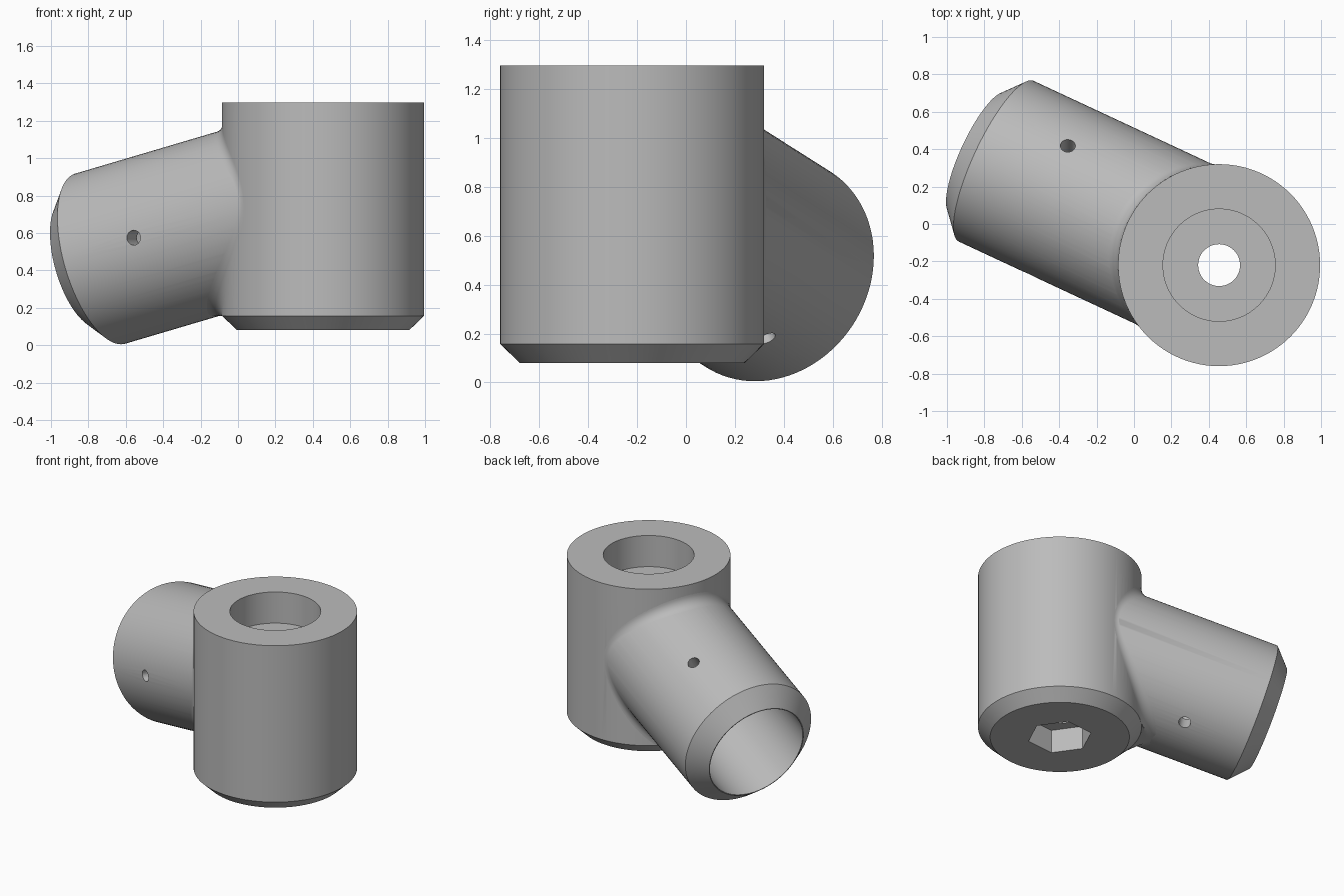
import bpy, bmesh
from math import sin, cos, pi, radians, sqrt
from mathutils import Vector, Matrix

if "Cube" in bpy.data.objects:
    bpy.data.objects.remove(bpy.data.objects["Cube"])

# Shared material
grey = bpy.data.materials.new("plain_grey")
grey.use_nodes = True
COLOUR = (0.5, 0.5, 0.5, 1)
grey.diffuse_color = COLOUR
grey.node_tree.nodes["Principled BSDF"].inputs["Base Color"].default_value = COLOUR

# Main dimensions
MAIN_R, ARM_R, FILLET = 0.54, 0.474, 0.08
MAIN = Vector((0.455, -0.22, 0))
HUB = MAIN + Vector((0, 0, 0.815))
yaw, tilt = radians(25), radians(15)
along = Vector((-cos(yaw) * cos(tilt), sin(yaw) * cos(tilt), -sin(tilt)))
side = Vector((sin(yaw), cos(yaw), 0))
up = side.cross(along)
if up.z < 0:
    up.negate()


def frame(origin, axis, ref):
    """Matrix whose local z runs along axis and local x along ref."""
    m = Matrix((ref, axis.cross(ref), axis)).transposed().to_4x4()
    m.translation = origin
    return m


def finish(name, bm):
    mesh = bpy.data.meshes.new(name)
    bm.to_mesh(mesh)
    bm.free()
    mesh.materials.append(grey)
    obj = bpy.data.objects.new(name, mesh)
    bpy.context.collection.objects.link(obj)
    return obj


def turned(name, profile, matrix, sides=96, start=0.0):
    """Closed solid from (radius, height) rings along local z."""
    bm = bmesh.new()
    rings = [[bm.verts.new(matrix @ Vector((r * cos(start + 2 * pi * i / sides),
                                            r * sin(start + 2 * pi * i / sides), h)))
              for i in range(sides)] for r, h in profile]
    for a, b in zip(rings, rings[1:]):
        for i in range(sides):
            j = (i + 1) % sides
            bm.faces.new((a[i], a[j], b[j], b[i]))
    bm.faces.new(rings[0][::-1])
    bm.faces.new(rings[-1])
    bmesh.ops.recalc_face_normals(bm, faces=bm.faces)
    return finish(name, bm)


def combine(body, tool, operation):
    mod = body.modifiers.new(tool.name, "BOOLEAN")
    mod.object, mod.operation, mod.solver = tool, operation, "EXACT"
    bpy.context.view_layer.objects.active = body
    bpy.ops.object.modifier_apply(modifier=mod.name)
    bpy.data.objects.remove(tool)


def smooth(obj):
    bpy.ops.object.select_all(action="DESELECT")
    obj.select_set(True)
    bpy.context.view_layer.objects.active = obj
    bpy.ops.object.shade_smooth_by_angle(angle=radians(28))


upright = Matrix.Translation(MAIN)
arm_frame = frame(HUB, along, up)

# Upright socket with chamfered foot, joined to the slanted arm
body = turned("connector_body", [(0.46, 0.08), (MAIN_R, 0.157), (MAIN_R, 1.297)], upright)
combine(body, turned("arm", [(ARM_R, 0.1), (ARM_R, 1.361), (0.355, 1.472)], arm_frame), "UNION")

# Upright recess, through hole and hexagonal nut pocket
combine(body, turned("top_recess", [(0.3, 1.07), (0.3, 1.5)], upright), "DIFFERENCE")
combine(body, turned("bolt_hole", [(0.112, -0.2), (0.112, 1.2)], upright, 48), "DIFFERENCE")
combine(body, turned("nut_pocket", [(0.213, -0.1), (0.213, 0.25)], upright, 6, radians(5)),
        "DIFFERENCE")

# Arm bore and three radial screw holes
combine(body, turned("arm_bore", [(0.35, 0.68), (0.35, 1.6)], arm_frame), "DIFFERENCE")
for k in range(3):
    a = radians(30 + 120 * k)
    radial = up * cos(a) + side * sin(a)
    hole = turned("screw_hole", [(0.04, 0.25), (0.04, 0.6)],
                  frame(HUB + along * 0.928, radial, along), 24)
    combine(body, hole, "DIFFERENCE")
smooth(body)

# Rolling-ball fillet where the arm meets the upright
bm = bmesh.new()
STEPS, TURNS = 8, 96
strips = []
flat = Vector((along.x, along.y))
for i in range(TURNS):
    t = 2 * pi * i / TURNS
    out = up * cos(t) + side * sin(t)
    base = HUB - MAIN + out * (ARM_R + FILLET)
    b = base.xy.dot(flat) / flat.length_squared
    c = (base.xy.length_squared - (MAIN_R + FILLET) ** 2) / flat.length_squared
    centre = base + along * (-b + sqrt(b * b - c))
    to_arm = -out
    to_main = -Vector((centre.x, centre.y, 0)).normalized()
    row = []
    for k in range(STEPS + 1):
        p = MAIN + centre + to_arm.slerp(to_main, k / STEPS) * FILLET
        p.z = max(p.z, 0.157)
        row.append(bm.verts.new(p))
    strips.append(row)
for i, row in enumerate(strips):
    nxt = strips[(i + 1) % TURNS]
    for k in range(STEPS):
        bm.faces.new((row[k], row[k + 1], nxt[k + 1], nxt[k]))
bm.normal_update()
bm.faces.ensure_lookup_table()
if bm.faces[0].normal.z < 0:
    bmesh.ops.reverse_faces(bm, faces=bm.faces)
smooth(finish("junction_fillet", bm))
